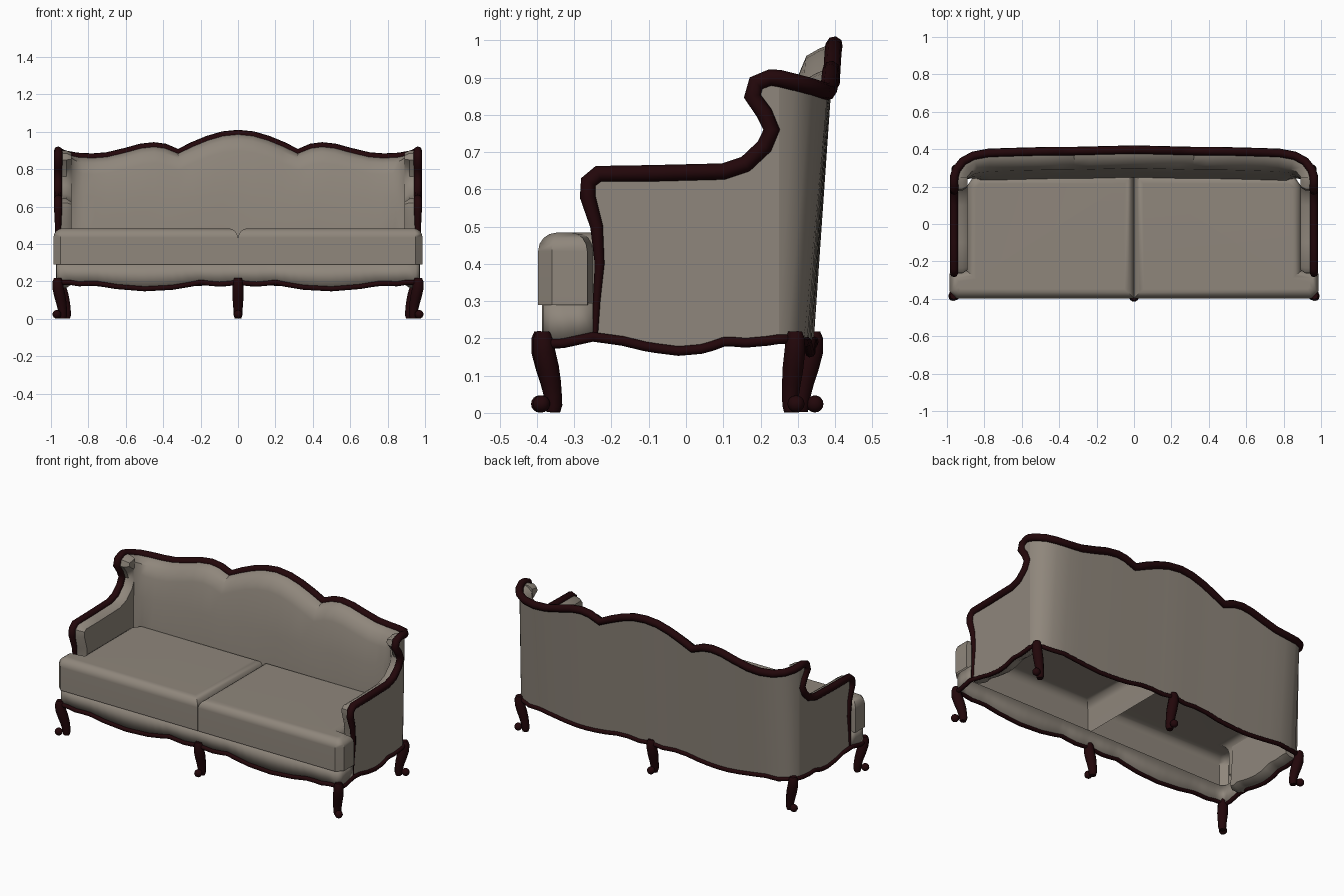
import bpy
import bmesh
import math
from mathutils import Vector

cube = bpy.data.objects.get("Cube")
if cube:
    bpy.data.objects.remove(cube, do_unlink=True)


def make_material(name, rgb):
    mat = bpy.data.materials.new(name)
    mat.use_nodes = True
    color = (*rgb, 1.0)
    mat.diffuse_color = color
    shader = next(n for n in mat.node_tree.nodes if n.type == 'BSDF_PRINCIPLED')
    shader.inputs["Base Color"].default_value = color
    shader.inputs["Roughness"].default_value = 0.8
    return mat


FABRIC = make_material("taupe fabric", (0.275, 0.24, 0.2))
WOOD = make_material("dark mahogany", (0.016, 0.002, 0.003))


def activate(ob):
    bpy.ops.object.select_all(action='DESELECT')
    ob.select_set(True)
    bpy.context.view_layer.objects.active = ob


def finish(ob, mat, angle=40):
    ob.data.materials.clear()
    ob.data.materials.append(mat)
    activate(ob)
    bpy.ops.object.shade_smooth_by_angle(angle=math.radians(angle))
    return ob


def from_bmesh(name, bm, mat, mirror=False):
    bmesh.ops.recalc_face_normals(bm, faces=bm.faces)
    mesh = bpy.data.meshes.new(name)
    bm.to_mesh(mesh)
    bm.free()
    ob = bpy.data.objects.new(name, mesh)
    bpy.context.collection.objects.link(ob)
    if mirror:
        ob.modifiers.new("Mirror", 'MIRROR').use_mirror_merge = False
    return finish(ob, mat)


def loft(name, columns, mat):
    """Skin a row of equally long cross-sections."""
    bm = bmesh.new()
    grid = [[bm.verts.new(p) for p in col] for col in columns]
    for a, b in zip(grid, grid[1:]):
        for i in range(len(a) - 1):
            bm.faces.new((a[i], b[i], b[i + 1], a[i + 1]))
    return from_bmesh(name, bm, mat)


def rod(name, points, mat, cyclic=False):
    """Round rod through (x, y, z, radius) points."""
    curve = bpy.data.curves.new(name, 'CURVE')
    curve.dimensions = '3D'
    curve.bevel_depth = 1.0
    curve.bevel_resolution = 2
    curve.use_fill_caps = True
    spline = curve.splines.new('POLY')
    spline.points.add(len(points) - 1)
    for sp, (x, y, z, r) in zip(spline.points, points):
        sp.co = (x, y, z, 1)
        sp.radius = r
    spline.use_cyclic_u = cyclic
    ob = bpy.data.objects.new(name, curve)
    bpy.context.collection.objects.link(ob)
    activate(ob)
    bpy.ops.object.convert(target='MESH')
    return finish(bpy.context.view_layer.objects.active, mat, 60)


def interp(table, t):
    for (a, va), (b, vb) in zip(table, table[1:]):
        if t <= b:
            return va + (vb - va) * max(0, t - a) / (b - a)
    return table[-1][1]


def mirrored(half):
    """Continue a half path that ends on the centre line."""
    return half + [(-p[0], *p[1:]) for p in reversed(half[:-1])]


# Scalloped lower edge heights: along the front and back, and along the sides
LONG_WAVE = [(0, .195), (.08, .185), (.13, .185), (.19, .198), (.25, .185), (.35, .168),
             (.5, .16), (.65, .172), (.77, .192), (.84, .185), (.92, .198)]
SIDE_WAVE = [(-.36, .18), (-.25, .204), (-.21, .183), (-.17, .193), (-.1, .176),
             (-.02, .166), (.05, .172), (.11, .194), (.15, .187), (.25, .196)]
SIDE_X = .962

# Arm edge (y, z, radius), from the front foot of the arm to the wing top
ARM = [(-.245, .2, .008), (-.24, .3, .01), (-.232, .4, .013), (-.24, .5, .017),
       (-.264, .58, .021), (-.262, .62, .022), (-.235, .642, .022), (-.1, .643, .022),
       (.1, .648, .022), (.16, .668, .022), (.21, .715, .022), (.23, .76, .022),
       (.21, .805, .022), (.178, .85, .023), (.188, .885, .023), (.225, .9, .022)]

# Crest of the back (x, y, z), from the wing to the centre
CREST = [(SIDE_X, .25, .898), (.95, .29, .888), (.915, .335, .876), (.86, .365, .866),
         (.78, .38, .862), (.7, .383, .868), (.6, .386, .892), (.52, .388, .914),
         (.45, .39, .922), (.39, .39, .914), (.32, .39, .886), (.24, .392, .924),
         (.16, .394, .957), (.08, .396, .98), (0, .398, .988)]


def lean(y):
    return min(1, max(0, (y - .25) / .13))


def base_point(x, y):
    """Point on the lower edge below a crest point."""
    return (x, y - .055 * lean(y), interp(LONG_WAVE, abs(x)))


# Back shell: straight outside, padded inside, blending into the arm padding
crest = mirrored(CREST)
path = [(SIDE_X, .2, 0)] + crest + [(-SIDE_X, .2, 0)]
columns = []
for before, (x, y, z), after in zip(path, crest, path[2:]):
    tangent = Vector((after[0] - before[0], after[1] - before[1], 0)).normalized()
    inward = Vector((-tangent.y, tangent.x, 0))
    # (depth at the arm, depth at the back, height)
    pad = [(.015, .015, z), (.045, .04, z - .01), (.068, .075, z - .03),
           (.072, .1, z - .09), (.072, .12, .65), (.072, .15, .46), (.072, .15, .4)]
    inside = [Vector((x, y, h)) + inward * (a + (b - a) * lean(y)) for a, b, h in pad]
    columns.append([base_point(x, y), (x, y, z)] + inside)
loft("back_shell", columns, FABRIC)

# Arm panels: flat outside, padded inside
lower = [(.25 - .03 * i) for i in range(16)]
outline = [(y, z) for y, z, r in ARM] + [(.25, .898)]
outline += [(y, interp(SIDE_WAVE, y)) for y in lower]
bm = bmesh.new()
outer = bm.faces.new([bm.verts.new((SIDE_X, y, z)) for y, z in outline])
made = bmesh.ops.extrude_face_region(bm, geom=[outer], use_keep_orig=True)["geom"]
inner = next(g for g in made if isinstance(g, bmesh.types.BMFace))
bmesh.ops.translate(bm, verts=inner.verts, vec=(-.045, 0, 0))
bmesh.ops.inset_region(bm, faces=[inner], thickness=.018)
for v in inner.verts:
    v.co.x -= .027
    if v.co.y > .225:
        v.co.y = .25
from_bmesh("arm_panels", bm, FABRIC, mirror=True)

# Front apron wrapping round to the arms
front = [(.05 * i, -.386, interp(LONG_WAVE, .05 * i)) for i in range(19)]
front += [(.95, -.382, .195), (.97, -.365, .185)]
front += [(.972, y, interp(SIDE_WAVE, y)) for y in (-.33, -.29, -.25)]
full_front = mirrored(front[::-1])
apron = loft("front_apron", [[(x, y, z), (x, y, .295)] for x, y, z in full_front], FABRIC)
apron.modifiers.new("Thickness", 'SOLIDIFY').thickness = .012

# Seat cushions with wide rounded tops, open underneath
SEAT = [(.001, -.397), (.95, -.397), (.987, -.36), (.987, -.265), (.895, -.25),
        (.895, .2), (.85, .265), (.001, .265)]
bm = bmesh.new()
bottom = bm.faces.new([bm.verts.new((x, y, .29)) for x, y in SEAT])
made = bmesh.ops.extrude_face_region(bm, geom=[bottom], use_keep_orig=True)["geom"]
top = next(g for g in made if isinstance(g, bmesh.types.BMFace))
bmesh.ops.translate(bm, verts=top.verts, vec=(0, 0, .194))
bmesh.ops.bevel(bm, geom=list(top.edges), offset=.05, segments=4, profile=.5,
                affect='EDGES')
underside = [f for f in bm.faces if all(v.co.z < .291 for v in f.verts)]
bmesh.ops.delete(bm, geom=underside, context='FACES_ONLY')
cushions = from_bmesh("seat_cushions", bm, FABRIC, mirror=True)
cushions.modifiers.new("Even shading", 'WEIGHTED_NORMAL').keep_sharp = True

# Carved wooden trim: upper crest rail and scalloped lower rail
upper = [(SIDE_X, y, z, r) for y, z, r in ARM] + [(*p, .023) for p in CREST]
rod("crest_rail", mirrored(upper), WOOD)

half = front + [(SIDE_X, y, interp(SIDE_WAVE, y)) for y in sorted(lower)[1:-1]]
half += [base_point(x, y) for x, y, z in CREST]
loop = [(*p, .013) for p in mirrored(half)][:-1]
rod("lower_rail", loop, WOOD, cyclic=True)

# Curved legs: (outward offset, height, radius)
LEG = [(.002, .218, .02), (.003, .2, .027), (0, .165, .03), (-.012, .12, .03),
       (-.022, .08, .027), (-.028, .045, .024), (-.03, .02, .023), (-.029, .002, .018)]


def leg(name, x, y, direction, reach):
    d = Vector((*direction, 0)).normalized() * reach
    rod(name, [(x + d.x * o, y + d.y * o, z, r) for o, z, r in LEG], WOOD)
    bpy.ops.mesh.primitive_uv_sphere_add(
        segments=12, ring_count=8, radius=.023,
        location=(x + d.x * .008, y + d.y * .008, .024))
    toe = bpy.context.object
    toe.name = name + "_toe"
    finish(toe, WOOD, 60)


for side, s in (("left", 1), ("right", -1)):
    leg("front_leg_" + side, s * .962, -.381, (s, -1), 1.2)
    leg("back_leg_" + side, s * .945, .292, (s, .4), 1.1)
leg("front_leg_centre", 0, -.385, (0, -1), 1)
leg("back_leg_centre", 0, .338, (0, 1), 1)
